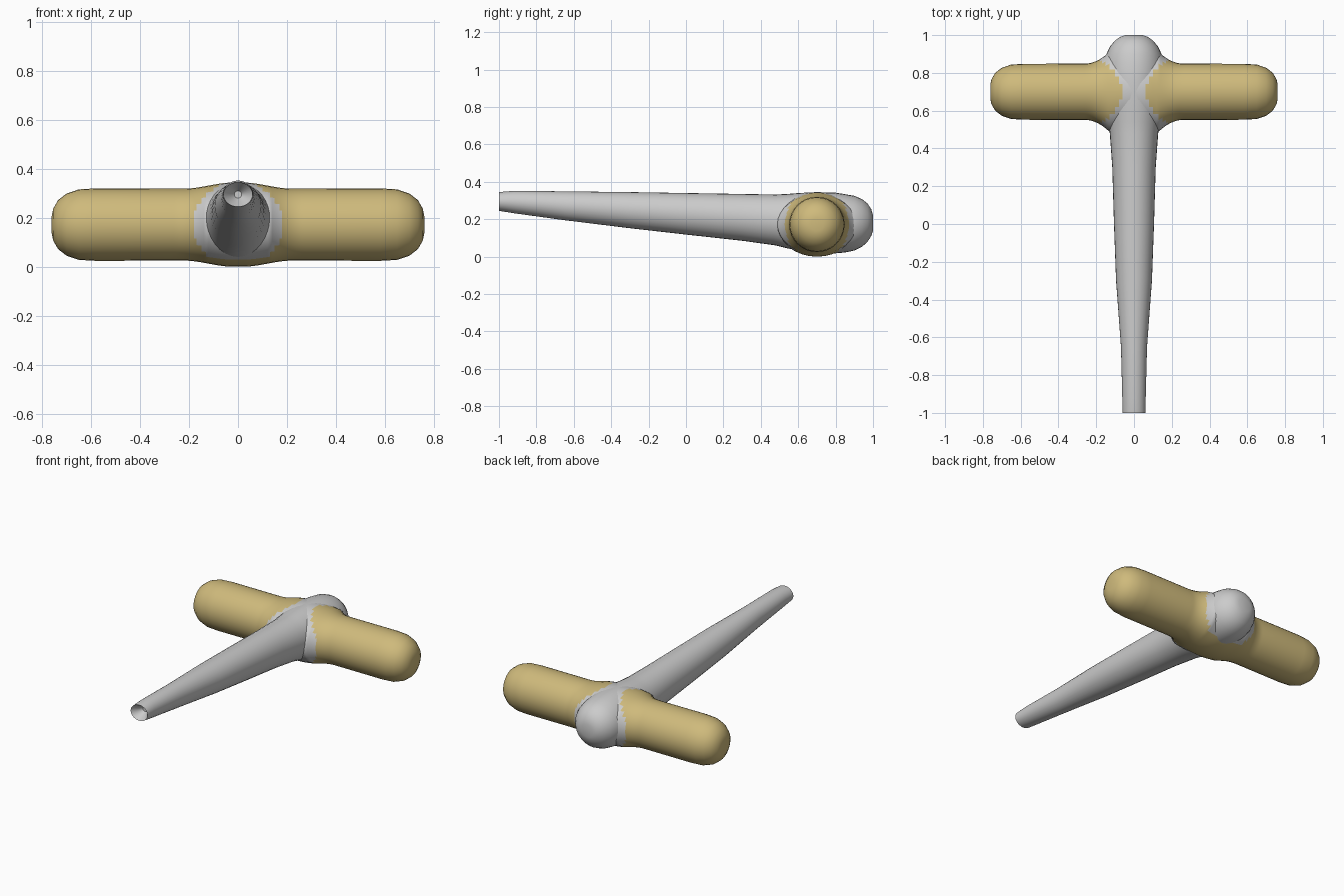
import bpy, bmesh, math

if "Cube" in bpy.data.objects:
    bpy.data.objects.remove(bpy.data.objects["Cube"])

SIDES = 32


def material(name, color):
    m = bpy.data.materials.new(name)
    m.diffuse_color = color
    m.use_nodes = True
    m.node_tree.nodes["Principled BSDF"].inputs["Base Color"].default_value = m.diffuse_color
    return m


def loft(name, rings, axis, cap_start=True):
    """rings: (position along axis, across centre, z centre, across radius, z radius)"""
    bm = bmesh.new()
    loops = []
    for p, c, zc, ra, rz in rings:
        loop = []
        for i in range(SIDES):
            a = 2 * math.pi * i / SIDES
            u, z = c + ra * math.cos(a), zc + rz * math.sin(a)
            loop.append(bm.verts.new((p, u, z) if axis == 'X' else (u, p, z)))
        loops.append(loop)
    for a, b in zip(loops, loops[1:]):
        for i in range(SIDES):
            j = (i + 1) % SIDES
            bm.faces.new((a[i], a[j], b[j], b[i]))
    bm.faces.new(loops[0])
    bm.faces.new(loops[-1])
    bmesh.ops.recalc_face_normals(bm, faces=bm.faces)
    me = bpy.data.meshes.new(name)
    bm.to_mesh(me)
    bm.free()
    ob = bpy.data.objects.new(name, me)
    bpy.context.collection.objects.link(ob)
    bpy.ops.object.select_all(action='DESELECT')
    bpy.context.view_layer.objects.active = ob
    ob.select_set(True)
    bpy.ops.object.shade_smooth_by_angle(angle=math.radians(50))
    return ob


grey = material("grey", (0.6, 0.61, 0.63, 1))
gold = material("gold", (0.62, 0.49, 0.2, 1))

# Tapered shaft with hollowed tail and rounded head: (y, z bottom, z top, half width)
profile = [
    (-0.94, 0.28, 0.31, 0.015), (-1.0, 0.245, 0.345, 0.06), (-0.92, 0.232, 0.352, 0.062),
    (-0.65, 0.195, 0.349, 0.069), (-0.3, 0.152, 0.345, 0.095), (0.0, 0.118, 0.34, 0.106),
    (0.3, 0.085, 0.335, 0.115), (0.48, 0.06, 0.332, 0.128), (0.54, 0.045, 0.335, 0.136),
    (0.6, 0.033, 0.34, 0.144), (0.7, 0.02, 0.345, 0.155), (0.8, 0.018, 0.342, 0.158),
    (0.85, 0.022, 0.334, 0.156), (0.9, 0.033, 0.325, 0.146), (0.94, 0.052, 0.308, 0.127),
    (0.97, 0.078, 0.285, 0.102), (0.99, 0.11, 0.255, 0.075), (1.0, 0.14, 0.22, 0.045),
]
shaft = loft("shaft", [(y, 0, (a + b) / 2, w, (b - a) / 2) for y, a, b, w in profile], 'Y')
shaft.data.materials.append(grey)

# Crossbar: flared where it blends into the shaft, rounded at the ends
half = []
for i in range(29):
    x = i * 0.01
    ry = 0.149 + 0.045 * max(0, (0.26 - max(x, 0.13)) / 0.11) ** 2
    t = min(1, max(0, (0.22 - x) / 0.2))
    half.append((x, ry, 0.147 + 0.025 * t * t * (3 - 2 * t)))
half += [(x, r, r) for x, r in ((0.58, 0.148), (0.65, 0.144), (0.7, 0.127),
                                (0.735, 0.1), (0.755, 0.065), (0.761, 0.035))]
full = [(-x, a, b) for x, a, b in reversed(half[1:])] + half
bar = loft("crossbar", [(x, 0.7, 0.172, a, b) for x, a, b in full], 'X')
bar.data.materials.append(gold)
bar.data.materials.append(grey)

# Grey saddle where the shaft colour spreads over the bar
for f in bar.data.polygons:
    c = f.center
    dy = abs(c.y - 0.7)
    if abs(c.x) < 0.06 + 0.12 * (dy / 0.17) ** 2 and abs(c.x) < 0.18 and (c.z > 0.17 or dy > 0.13):
        f.material_index = 1
